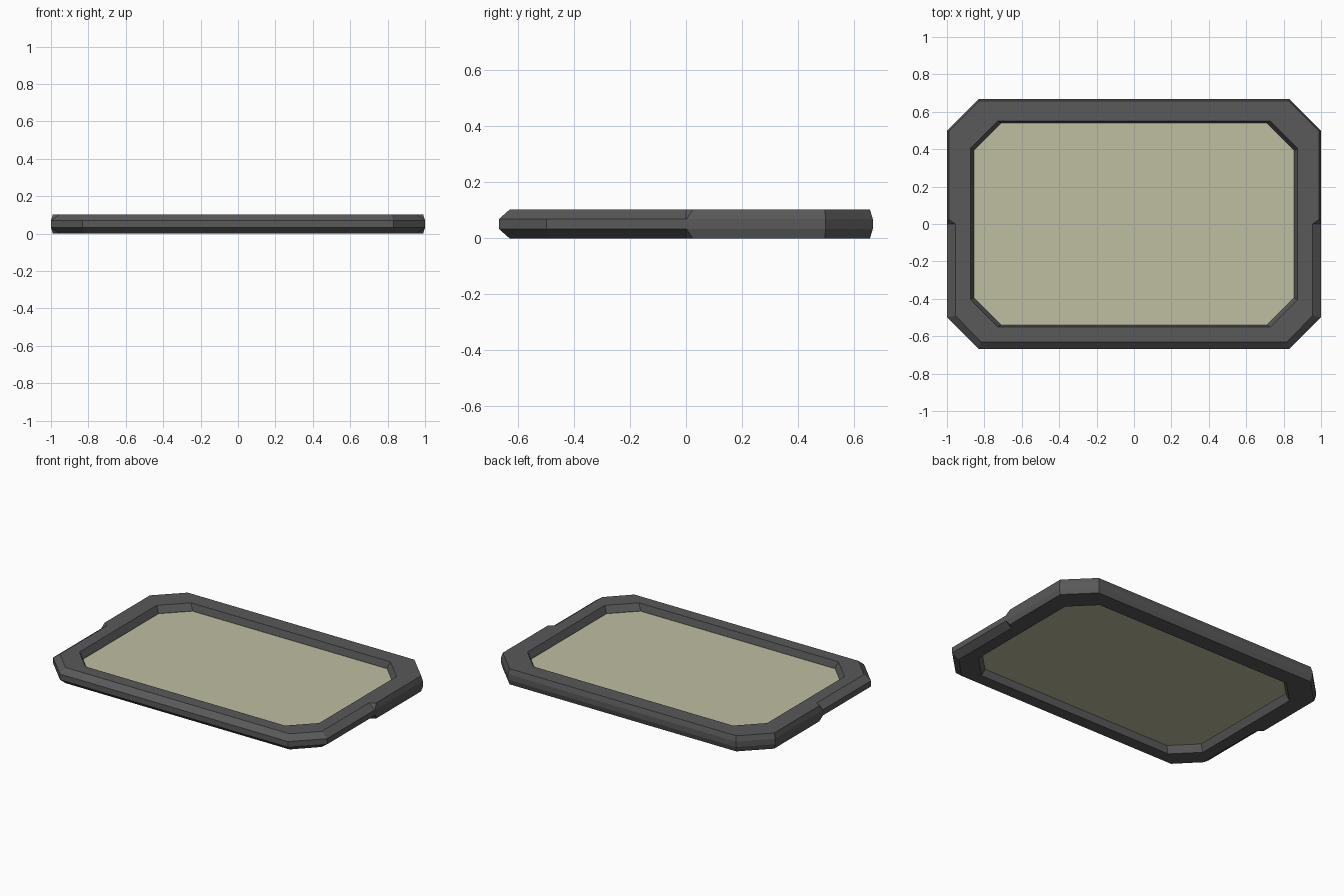
import bpy
import bmesh

cube = bpy.data.objects.get("Cube")
if cube:
    bpy.data.objects.remove(cube, do_unlink=True)


def material(name, rgb):
    mat = bpy.data.materials.new(name)
    mat.use_nodes = True
    mat.diffuse_color = (*rgb, 1)
    bsdf = mat.node_tree.nodes["Principled BSDF"]
    bsdf.inputs["Base Color"].default_value = (*rgb, 1)
    bsdf.inputs["Roughness"].default_value = 0.7
    return mat


def mirrored(half):
    """Close a right-hand outline, front to back, with its left-hand mirror."""
    return half + [(-x, y) for x, y in reversed(half)]


def octagon(x, y, cut, step=()):
    """Chamfered rectangle with optional extra points along its sides."""
    return mirrored([(x - cut, -y), (x, cut - y), *[(x, s) for s in step],
                     (x, y - cut), (x - cut, y)])


def build(name, rings, mat, closed):
    """Skin a stack of (outline, height) rings; close as a loop or cap the ends."""
    bm = bmesh.new()
    loops = [[bm.verts.new((x, y, z)) for x, y in outline] for outline, z in rings]
    pairs = list(zip(loops, loops[1:]))
    if closed:
        pairs.append((loops[-1], loops[0]))
    else:
        bm.faces.new(loops[0])
        bm.faces.new(loops[-1])
    for low, high in pairs:
        n = len(low)
        for i in range(n):
            j = (i + 1) % n
            bm.faces.new((low[i], low[j], high[j], high[i]))
    bmesh.ops.recalc_face_normals(bm, faces=bm.faces)
    mesh = bpy.data.meshes.new(name)
    bm.to_mesh(mesh)
    bm.free()
    mesh.materials.append(mat)
    obj = bpy.data.objects.new(name, mesh)
    bpy.context.collection.objects.link(obj)
    return obj


dark_grey = material("dark grey", (0.10, 0.10, 0.10))
pale_olive = material("pale olive", (0.52, 0.51, 0.355))

HEIGHT = 0.103
MIDDLE = HEIGHT / 2

# Frame outlines: wide bevel on the front half, narrow on the back half
rim = octagon(1.0, 0.667, 0.168, (0.0, 0.003))
face = mirrored([(0.818, -0.63), (0.955, -0.49), (0.955, 0.0),
                 (0.99, 0.025), (0.99, 0.495), (0.827, 0.657)])
opening = octagon(0.875, 0.55, 0.147, (0.0, 0.025))
lip = octagon(0.856, 0.54, 0.146, (0.0, 0.025))

# Octagonal frame, symmetric above and below
build("frame", [(lip, MIDDLE - 0.01), (opening, 0), (face, 0), (rim, 0.033),
                (rim, HEIGHT - 0.033), (face, HEIGHT), (opening, HEIGHT),
                (lip, MIDDLE + 0.01)], dark_grey, True)

# Flat panel set into the frame
panel = octagon(0.858, 0.542, 0.146)
build("panel", [(panel, MIDDLE - 0.005), (panel, MIDDLE + 0.005)], pale_olive, False)
